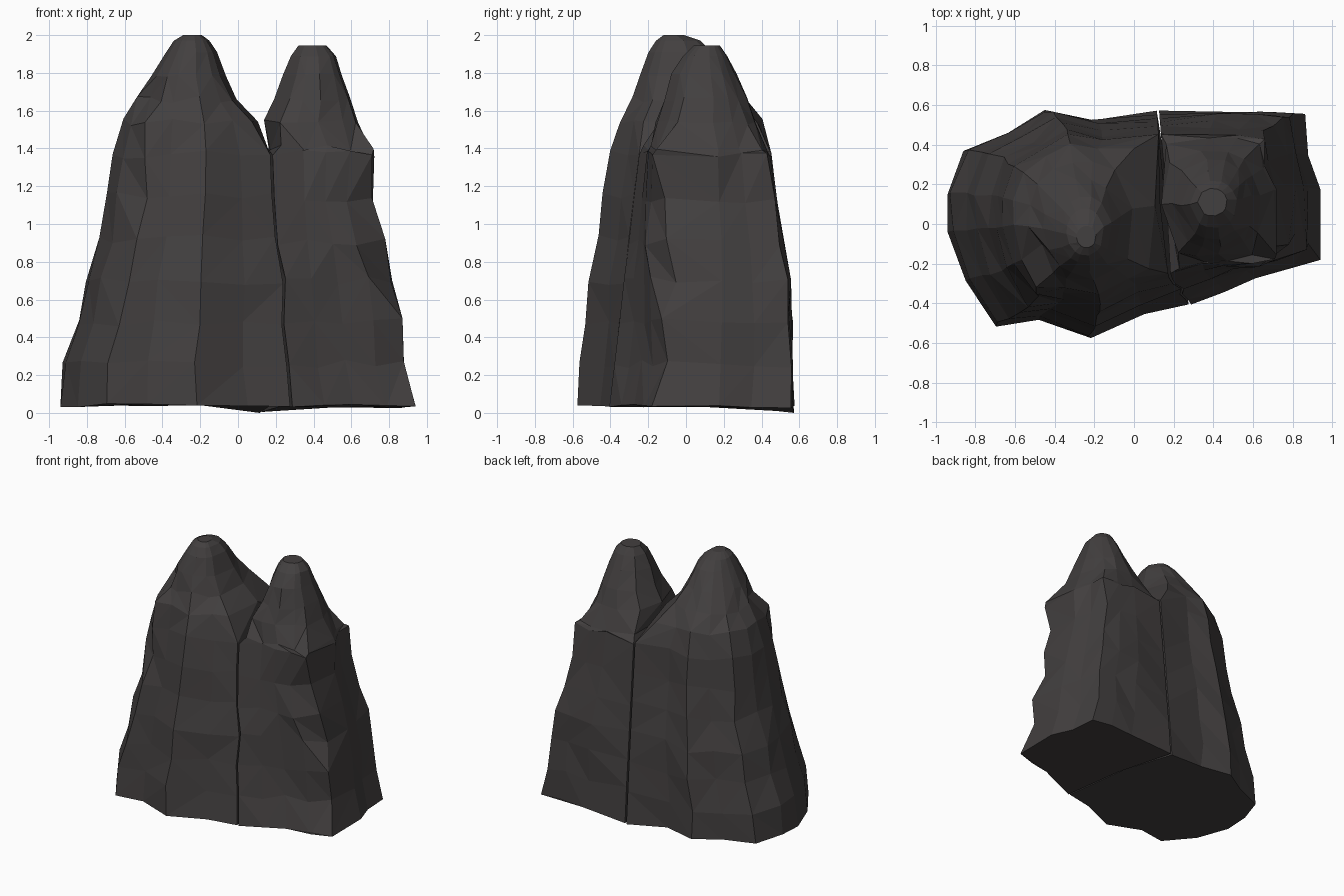
import bpy, bmesh, math, random

random.seed(7)
mat = bpy.data.materials.new("dark_rock")
mat.diffuse_color = (0.055, 0.05, 0.05, 1)


def seam_point(z, front):
    """Shared crack line between the rocks, at its front or back end."""
    t = min(z / 1.4, 1)
    if front:
        bulge = 0.015 if 0.6 < z < 0.8 else -0.01 if 0.3 < z < 1.2 else 0
        return 0.285 - 0.11 * t + bulge, -0.41 + 0.165 * t
    return 0.12 + 0.01 * t, 0.575 - 0.125 * t


def rock(name, shape, rings, seam, side, pushes, jitter=0.014):
    """Loft a footprint through rings (z, x0, x1, y0, y1, roundness)."""
    bm = bmesh.new()
    loops = []
    front, back = seam
    for k, (z, x0, x1, y0, y1, rnd) in enumerate(rings):
        loop = []
        j = jitter * min(1, (x1 - x0) / 0.6) ** 2
        if k in (0, len(rings) - 1):
            j = 0
        for i, (u, v) in enumerate(shape):
            a = math.atan2(v, u)
            u = u * (1 - rnd) + math.cos(a) * rnd
            v = v * (1 - rnd) + math.sin(a) * rnd
            px, py = pushes.get((k, i), (0, 0))
            x = (x0 + x1) / 2 + u * (x1 - x0) / 2 + px
            y = (y0 + y1) / 2 + v * (y1 - y0) / 2 + py
            if z < 1.39 and i in seam:
                x, y = seam_point(z, i == front)
                x += side * 0.006
            else:
                x += random.uniform(-j, j) * 0.7
                y += random.uniform(-j, j) * 0.7
            zz = z + random.uniform(-j, j) * 1.6
            if k == 0:
                zz = 0.005 if i == back else z + random.uniform(-0.01, 0.01)
                if i == back and side < 0:
                    zz = 0.0
            loop.append(bm.verts.new((x, y, zz)))
        loops.append(loop)
    n = len(shape)
    for a, b in zip(loops, loops[1:]):
        for i in range(n):
            j = (i + 1) % n
            if random.random() < 0.5:
                bm.faces.new((a[i], a[j], b[j]))
                bm.faces.new((a[i], b[j], b[i]))
            else:
                bm.faces.new((a[i], a[j], b[i]))
                bm.faces.new((a[j], b[j], b[i]))
    bm.faces.new(loops[0][::-1])
    bm.faces.new(loops[-1])
    bmesh.ops.recalc_face_normals(bm, faces=bm.faces)
    me = bpy.data.meshes.new(name)
    bm.to_mesh(me)
    bm.free()
    me.materials.append(mat)
    ob = bpy.data.objects.new(name, me)
    bpy.context.collection.objects.link(ob)
    return ob


# Taller rock on the left (footprint runs clockwise from the front seam)
left_shape = [(1, -.71), (.62, -.79), (.18, -1), (-.25, -.84), (-.6, -.9),
              (-.85, -.5), (-1, -.07), (-1, .26), (-.87, .64), (-.5, .8),
              (-.2, 1), (.2, .91), (.73, 1), (.84, .2)]
left_rings = [
    (0.04, -.94, .285, -.575, .575, 0),
    (0.26, -.92, .25, -.555, .57, 0),
    (0.47, -.84, .23, -.53, .56, .1),
    (0.70, -.80, .235, -.51, .54, .15),
    (0.92, -.73, .20, -.47, .51, .2),
    (1.15, -.70, .185, -.44, .48, .2),
    (1.37, -.67, .18, -.405, .45, .3),
    (1.54, -.61, .11, -.365, .40, .6),
    (1.66, -.53, .01, -.29, .32, .8),
    (1.79, -.46, -.055, -.25, .23, 1),
    (1.91, -.38, -.11, -.20, .14, 1),
    (1.97, -.34, -.15, -.16, .08, 1),
    (2.00, -.29, -.19, -.12, -.01, 1)]
# Left shoulder notch, front dents, and the low bump beside the saddle
rock("tall_rock", left_shape, left_rings, (0, 12), -1,
     {(7, 4): (-.03, 0), (8, 5): (.03, .03), (5, 4): (.03, .02),
      (3, 4): (.02, .01), (7, 12): (.02, .03), (7, 13): (.02, 0)})

# Shorter rock on the right, with a ledge below its cap
right_shape = [(-.69, -1), (-.25, -.86), (.15, -.72), (.6, -.62), (1, -.53),
               (1, .2), (.84, .55), (.8, .98), (.35, 1), (-.15, 1),
               (-1, 1), (-.87, 0)]
right_rings = [
    (0.035, .17, .94, -.41, .565, 0),
    (0.26, .155, .88, -.36, .56, 0),
    (0.48, .14, .865, -.345, .555, .05),
    (0.70, .14, .825, -.33, .55, .05),
    (0.90, .13, .775, -.30, .515, .05),
    (1.13, .13, .72, -.28, .485, .05),
    (1.37, .13, .715, -.25, .45, .1),
    (1.40, .14, .70, -.23, .43, .2),
    (1.54, .12, .645, -.18, .37, .7),
    (1.66, .19, .60, -.13, .33, .9),
    (1.79, .24, .555, -.08, .27, 1),
    (1.89, .28, .52, -.02, .22, 1),
    (1.945, .32, .47, .04, .18, 1)]
# Square front corner under the ledge, overhang dent beneath it
rock("short_rock", right_shape, right_rings, (0, 10), 1,
     {(6, 2): (0, -.04), (6, 3): (0, -.07), (6, 4): (0, -.10),
      (7, 2): (0, -.03), (7, 3): (0, -.05), (7, 4): (.02, -.08),
      (5, 2): (0, -.03), (5, 3): (-.03, -.05), (5, 4): (0, -.01),
      (4, 2): (0, -.03), (4, 3): (-.03, -.07), (4, 4): (0, 0),
      (3, 3): (0, -.02), (3, 4): (-.02, .06), (1, 4): (0, .04)})
